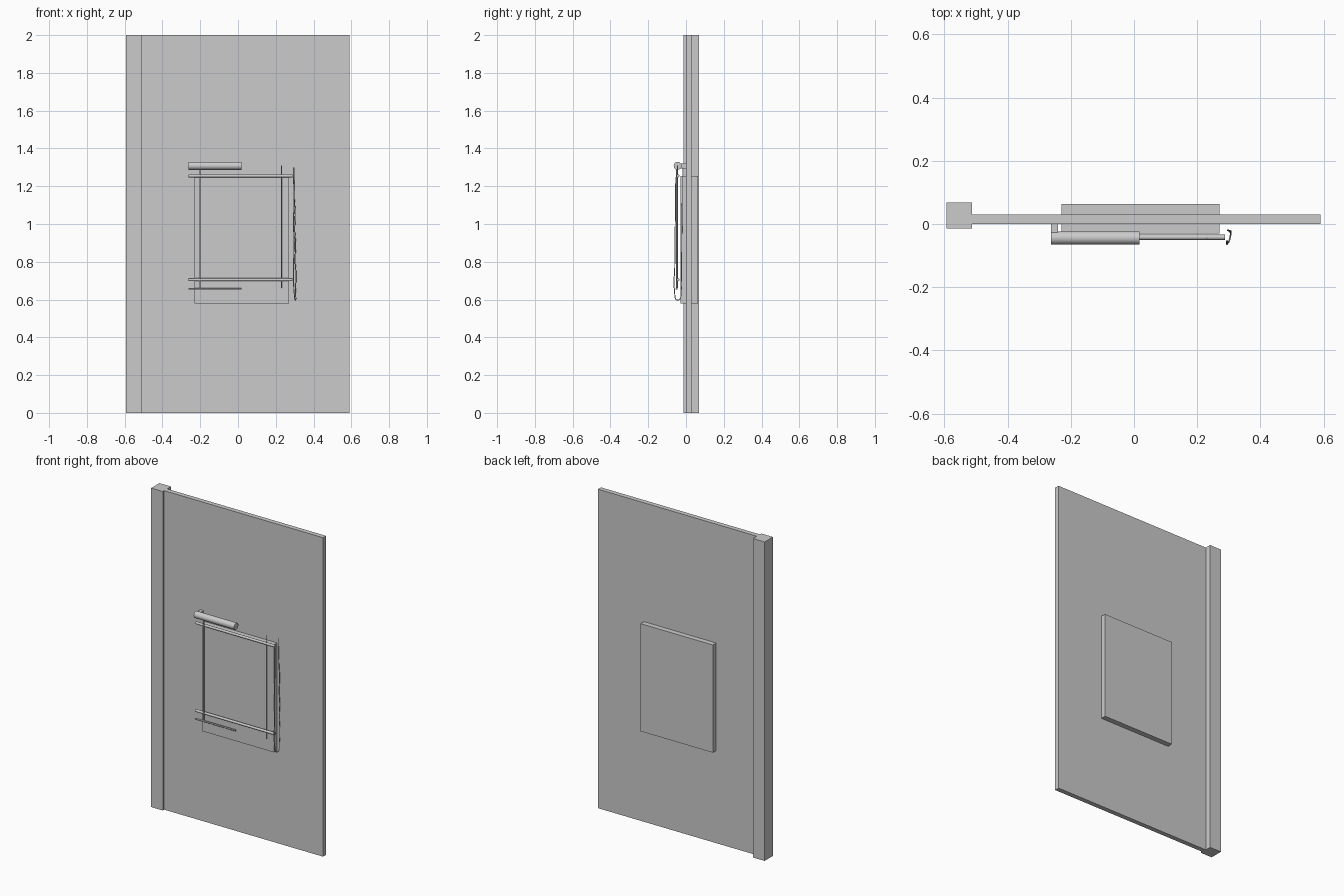
import bpy, math
from mathutils import Vector

if "Cube" in bpy.data.objects:
    bpy.data.objects.remove(bpy.data.objects["Cube"])


def box(name, x0, x1, y0, y1, z0, z1):
    bpy.ops.mesh.primitive_cube_add(size=1, location=((x0+x1)/2, (y0+y1)/2, (z0+z1)/2))
    o = bpy.context.object
    o.name = name
    o.scale = (x1-x0, y1-y0, z1-z0)
    bpy.ops.object.transform_apply(location=False, rotation=False, scale=True)
    return o


def rod(name, a, b, r, sides=32):
    a, b = Vector(a), Vector(b)
    d = b - a
    bpy.ops.mesh.primitive_cylinder_add(vertices=sides, radius=r, depth=d.length, location=(a+b)/2)
    o = bpy.context.object
    o.name = name
    o.rotation_euler = d.to_track_quat('Z', 'Y').to_euler()
    bpy.ops.object.shade_smooth_by_angle()
    return o


def cord(name, pts, r, cyclic=False):
    cu = bpy.data.curves.new(name, 'CURVE')
    cu.dimensions = '3D'
    cu.bevel_depth = r
    cu.bevel_resolution = 1
    cu.resolution_u = 6
    s = cu.splines.new('BEZIER')
    s.bezier_points.add(len(pts)-1)
    for p, co in zip(s.bezier_points, pts):
        p.co = co
        p.handle_left_type = p.handle_right_type = 'AUTO'
    s.use_cyclic_u = cyclic
    o = bpy.data.objects.new(name, cu)
    bpy.context.collection.objects.link(o)
    return o


# wall slab, side post and window unit
box("wall_panel", -0.515, 0.59, 0, 0.03, 0, 2)
box("side_post", -0.593, -0.512, -0.014, 0.068, 0, 2)
box("window_block", -0.23, 0.27, -0.03, 0.063, 0.58, 1.255)

# rolled blind with its wall bracket
rod("blind_roll", (-0.262, -0.044, 1.308), (0.018, -0.044, 1.308), 0.021)
box("roll_bracket", -0.262, -0.24, -0.044, 0, 1.295, 1.321)

# horizontal rails
for name, z in (("upper_rail", 1.255), ("lower_rail", 0.705)):
    rod(name, (-0.262, -0.042, z), (0.288, -0.042, z), 0.008, 16)

# thin bottom bar and hanging cords
rod("bottom_bar", (-0.262, -0.05, 0.657), (0.018, -0.05, 0.657), 0.005, 12)
for x in (-0.205, -0.2):
    rod("left_cord", (x, -0.05, 0.657), (x, -0.05, 1.3), 0.0022, 8)
rod("right_cord", (0.23, -0.045, 0.66), (0.23, -0.045, 1.31), 0.002, 8)

# pull cord loop with gentle waves
pts = [(0.297, -0.02, 1.3), (0.297, -0.02, 1.15)]
for i in range(6):
    t = i/5
    pts.append((0.301 + 0.005*t + 0.002*(-1)**i, -0.021 - 0.004*t, 1.05 - 0.4*t))
pts.append((0.304, -0.043, 0.597))
for i in range(6):
    t = i/5
    pts.append((0.295 + 0.001*(-1)**i, -0.061 + 0.007*t, 0.65 + 0.6*t))
cord("pull_cord", pts, 0.0025)
